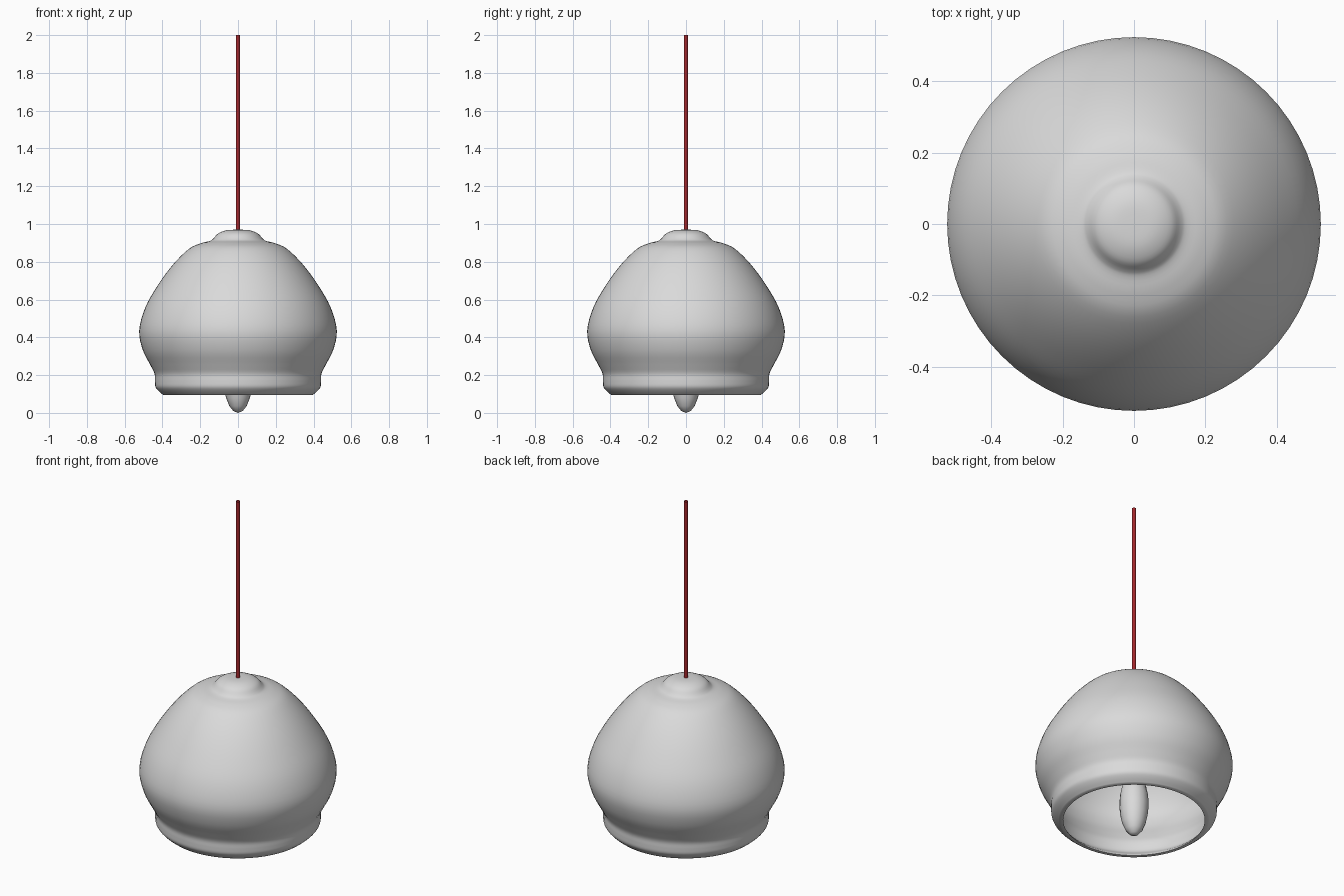
import bpy, bmesh, math

if "Cube" in bpy.data.objects:
    bpy.data.objects.remove(bpy.data.objects["Cube"])


def material(name, rgb):
    m = bpy.data.materials.new(name)
    m.diffuse_color = (*rgb, 1.0)
    m.use_nodes = True
    m.node_tree.nodes["Principled BSDF"].inputs["Base Color"].default_value = m.diffuse_color
    return m


GREY = material("light_grey", (0.7, 0.7, 0.7))
RED = material("dark_red", (0.37, 0.02, 0.025))


def smooth_curve(pts, steps=4):
    """Catmull-Rom curve through (radius, height) points."""
    p = [pts[0]] + pts + [pts[-1]]
    out = []
    for i in range(1, len(p) - 2):
        a, b, c, d = p[i - 1:i + 3]
        for s in range(steps):
            t = s / steps
            out.append(tuple(
                0.5 * (2 * b[k] + (c[k] - a[k]) * t
                       + (2 * a[k] - 5 * b[k] + 4 * c[k] - d[k]) * t * t
                       + (3 * b[k] - a[k] - 3 * c[k] + d[k]) * t ** 3)
                for k in range(2)))
    return out + [pts[-1]]


def lathe(name, profile, mat, sides, angle=40):
    """Spin a (radius, height) profile about z."""
    bm = bmesh.new()
    rings = []
    for r, z in profile:
        if r < 1e-5:
            rings.append([bm.verts.new((0, 0, z))] * sides)
        else:
            rings.append([bm.verts.new((r * math.cos(2 * math.pi * i / sides),
                                        r * math.sin(2 * math.pi * i / sides), z))
                          for i in range(sides)])
    for lo, hi in zip(rings, rings[1:]):
        for i in range(sides):
            j = (i + 1) % sides
            quad = list(dict.fromkeys((lo[i], lo[j], hi[j], hi[i])))
            if len(quad) > 2:
                bm.faces.new(quad)
    bmesh.ops.recalc_face_normals(bm, faces=bm.faces)
    me = bpy.data.meshes.new(name)
    bm.to_mesh(me)
    bm.free()
    me.materials.append(mat)
    ob = bpy.data.objects.new(name, me)
    bpy.context.collection.objects.link(ob)
    bpy.ops.object.select_all(action='DESELECT')
    ob.select_set(True)
    bpy.context.view_layer.objects.active = ob
    bpy.ops.object.shade_smooth_by_angle(angle=math.radians(angle))
    return ob


# Shade: cap, dome and lip outside, thin wall inside
outer = smooth_curve([(0, 0.97), (0.06, 0.967), (0.105, 0.95), (0.131, 0.922),
                      (0.15, 0.91), (0.2, 0.897), (0.26, 0.868), (0.34, 0.79),
                      (0.42, 0.683), (0.49, 0.56), (0.523, 0.437), (0.505, 0.335),
                      (0.465, 0.255), (0.442, 0.208), (0.44, 0.17), (0.437, 0.138),
                      (0.42, 0.115), (0.395, 0.094)])
inner = smooth_curve([(0.375, 0.094), (0.385, 0.11), (0.418, 0.145), (0.425, 0.208),
                      (0.45, 0.263), (0.49, 0.343), (0.508, 0.437), (0.475, 0.555),
                      (0.405, 0.675), (0.33, 0.775), (0.25, 0.852), (0.15, 0.892),
                      (0, 0.905)])
lathe("lamp_shade", outer + inner, GREY, 64, 50)

# Bulb: slim ellipsoid with coarse rings
bulb = [(0.078 * math.sin(math.pi * i / 10), 0.19 - 0.19 * math.cos(math.pi * i / 10))
        for i in range(11)]
lathe("bulb", bulb, GREY, 16, 60)

# Cord: open thin tube
lathe("cord", [(0.011, 0.95), (0.011, 2.0)], RED, 12, 60)
